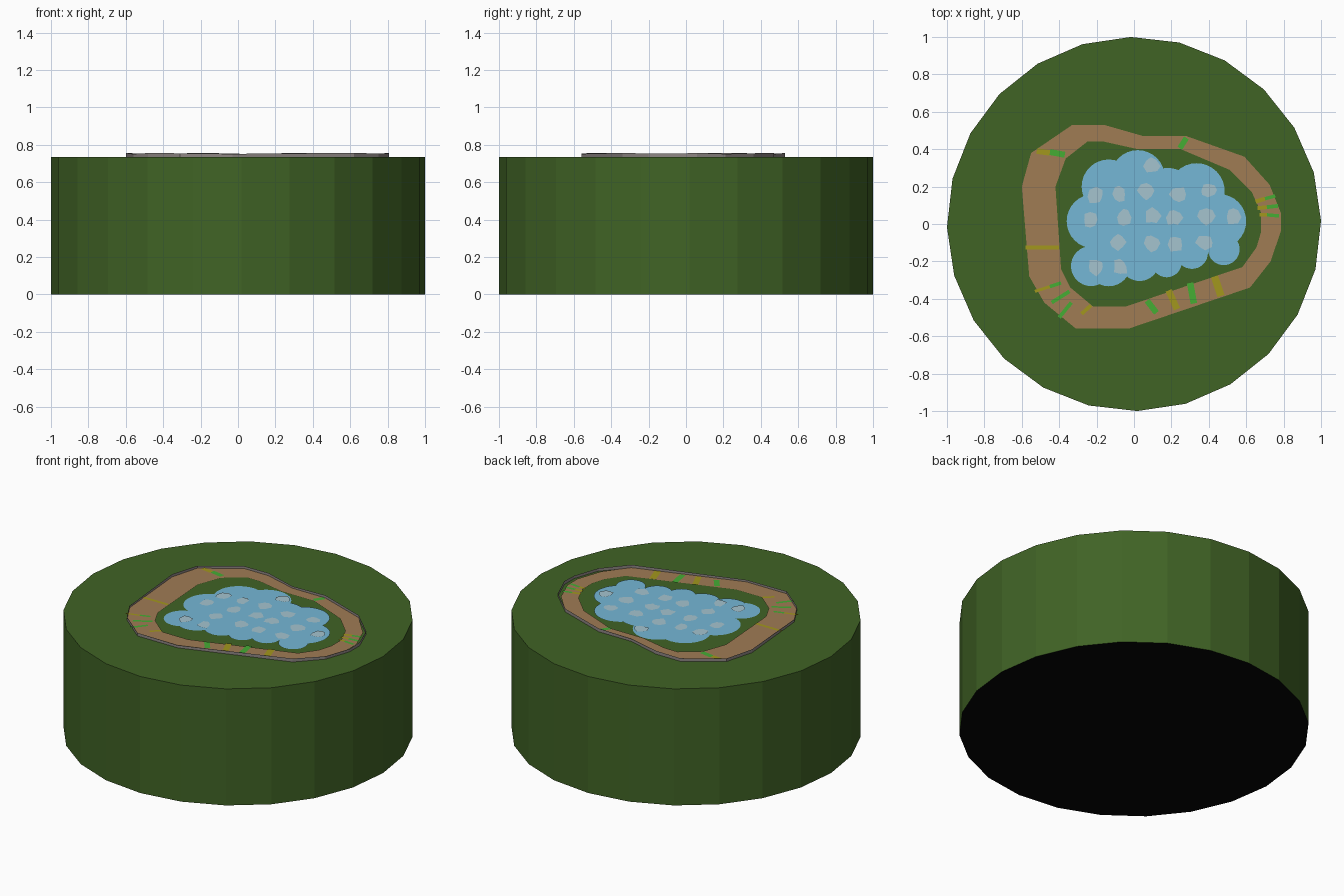
import bpy, bmesh, math, random
from mathutils import Vector

if "Cube" in bpy.data.objects:
    bpy.data.objects.remove(bpy.data.objects["Cube"])

random.seed(4)
TOP = 0.735


def mat(name, r, g, b):
    m = bpy.data.materials.new(name)
    lin = lambda c: ((c / 255 + 0.055) / 1.055) ** 2.4 if c > 10 else c / 255 / 12.92
    m.diffuse_color = (lin(r), lin(g), lin(b), 1)
    m.use_nodes = True
    m.node_tree.nodes["Principled BSDF"].inputs["Base Color"].default_value = m.diffuse_color
    return m


GRASS = mat("grass green", 64, 99, 37)
BLACK = mat("underside black", 5, 5, 5)
DIRT = mat("dirt brown", 160, 124, 84)
GREY = mat("wall grey", 142, 134, 132)
BLUE = mat("water blue", 117, 183, 214)
PALE = mat("foam pale blue", 165, 196, 207)
YELLOW = mat("stripe yellow", 162, 151, 29)
LIME = mat("stripe green", 69, 173, 52)


def make(name, faces, *mats):
    """Build an object from a list of face loops."""
    bm = bmesh.new()
    for loop in faces:
        bm.faces.new([bm.verts.new(p) for p in loop])
    bmesh.ops.remove_doubles(bm, verts=bm.verts, dist=1e-6)
    me = bpy.data.meshes.new(name)
    bm.to_mesh(me)
    bm.free()
    for m in mats:
        me.materials.append(m)
    ob = bpy.data.objects.new(name, me)
    bpy.context.collection.objects.link(ob)
    return ob


def disc(x, y, z, r, n=32, wobble=0.0):
    return [(x + r * (1 + random.uniform(-wobble, wobble)) * math.cos(2 * math.pi * i / n),
             y + r * (1 + random.uniform(-wobble, wobble)) * math.sin(2 * math.pi * i / n), z)
            for i in range(n)]


# grassy drum: 24 sides, black underside
ring = [(math.cos(a), math.sin(a)) for a in (math.radians(1 + 15 * i) for i in range(24))]
faces = [[(x, y, TOP) for x, y in ring], [(x, y, 0) for x, y in reversed(ring)]]
for (x0, y0), (x1, y1) in zip(ring, ring[1:] + ring[:1]):
    faces.append([(x0, y0, 0), (x1, y1, 0), (x1, y1, TOP), (x0, y0, TOP)])
drum = make("grass_drum", faces, GRASS, BLACK)
for p in drum.data.polygons:
    if p.normal.z < -0.9:
        p.material_index = 1

# dirt track between an outer and an inner loop (clockwise from the back left)
outer = [(-.33, .53), (-.16, .53), (.05, .47), (.28, .47), (.59, .36), (.725, .21),
         (.785, .06), (.785, -.04), (.73, -.2), (.62, -.34), (-.03, -.56), (-.31, -.56),
         (-.48, -.42), (-.56, -.28), (-.60, .2), (-.55, .38)]
inner = [(-.25, .44), (-.16, .44), (.02, .40), (.25, .40), (.51, .29), (.63, .17),
         (.68, .06), (.68, -.04), (.655, -.125), (.58, -.23), (-.04, -.44), (-.22, -.44),
         (-.34, -.34), (-.39, -.24), (-.42, .2), (-.365, .35)]
n = len(outer)
z = TOP + 0.004
make("dirt_track", [[(*outer[i], z), (*inner[i], z), (*inner[(i + 1) % n], z), (*outer[(i + 1) % n], z)]
                    for i in range(n)], DIRT)

# thin low wall along the outer edge, bulging out a little at the right
wall = [(x + (0.022 if x > 0.7 else 0), y) for x, y in outer]
tops = [TOP + 0.019 + 0.003 * math.sin(2.3 * i) for i in range(n)]
make("track_wall", [[(*wall[i], TOP), (*wall[i - 1], TOP), (*wall[i - 1], tops[i - 1]), (*wall[i], tops[i])]
                    for i in range(n)], GREY)


# painted stripes: start, end, width
def stripes(name, rows, m):
    faces = []
    for x0, y0, x1, y1, w in rows:
        a, b = Vector((x0, y0, TOP + .007)), Vector((x1, y1, TOP + .007))
        d = (b - a).normalized()
        s = Vector((-d.y, d.x, 0)) * w / 2
        faces.append([a - s, b - s, b + s, a + s])
    make(name, faces, m)


stripes("yellow_stripes", [
    (-.52, .39, -.45, .38, .03), (-.58, -.125, -.40, -.125, .02),
    (-.53, -.36, -.45, -.335, .016), (-.28, -.48, -.23, -.435, .02),
    (.185, -.355, .23, -.455, .035), (.43, -.28, .465, -.385, .04),
    (.65, .12, .70, .135, .022), (.66, .085, .71, .09, .02), (.67, .05, .71, .05, .018)], YELLOW)
stripes("green_stripes", [
    (-.45, .385, -.37, .37, .032), (.245, .405, .28, .46, .03),
    (-.45, -.335, -.39, -.315, .018), (-.44, -.42, -.345, -.36, .02),
    (-.40, -.50, -.335, -.42, .02), (.07, -.41, .12, -.475, .032),
    (.30, -.315, .32, -.425, .035),
    (.70, .135, .755, .15, .018), (.71, .09, .77, .097, .02), (.70, .05, .775, .043, .018)], LIME)

# pond made of overlapping round puddles
puddles = [(.02, .25, .145), (-.135, .2, .145), (-.215, .015, .145), (-.23, -.225, .107),
           (-.135, -.215, .118), (.03, -.2, .105), (.175, -.205, .08), (.31, -.155, .085),
           (.48, -.135, .085), (.455, .015, .145), (.335, .175, .15),
           (.11, .015, .24), (.27, .0, .2), (-.08, .0, .2), (-.05, -.12, .14), (.18, .15, .15)]
make("pond", [disc(x, y, TOP + .003 + .0002 * i, r) for i, (x, y, r) in enumerate(puddles)], BLUE)

# pale foam patches scattered over the pond on a loose grid
foam = []
for j in range(5):
    for i in range(6):
        x = -.22 + .15 * i + random.uniform(-.02, .02)
        y = .30 - .135 * j + random.uniform(-.02, .02)
        if any(math.hypot(x - px, y - py) < r - .05 for px, py, r in puddles):
            foam.append(disc(x, y, TOP + .0085, .042, 8, .3))
make("pond_foam", foam, PALE)
